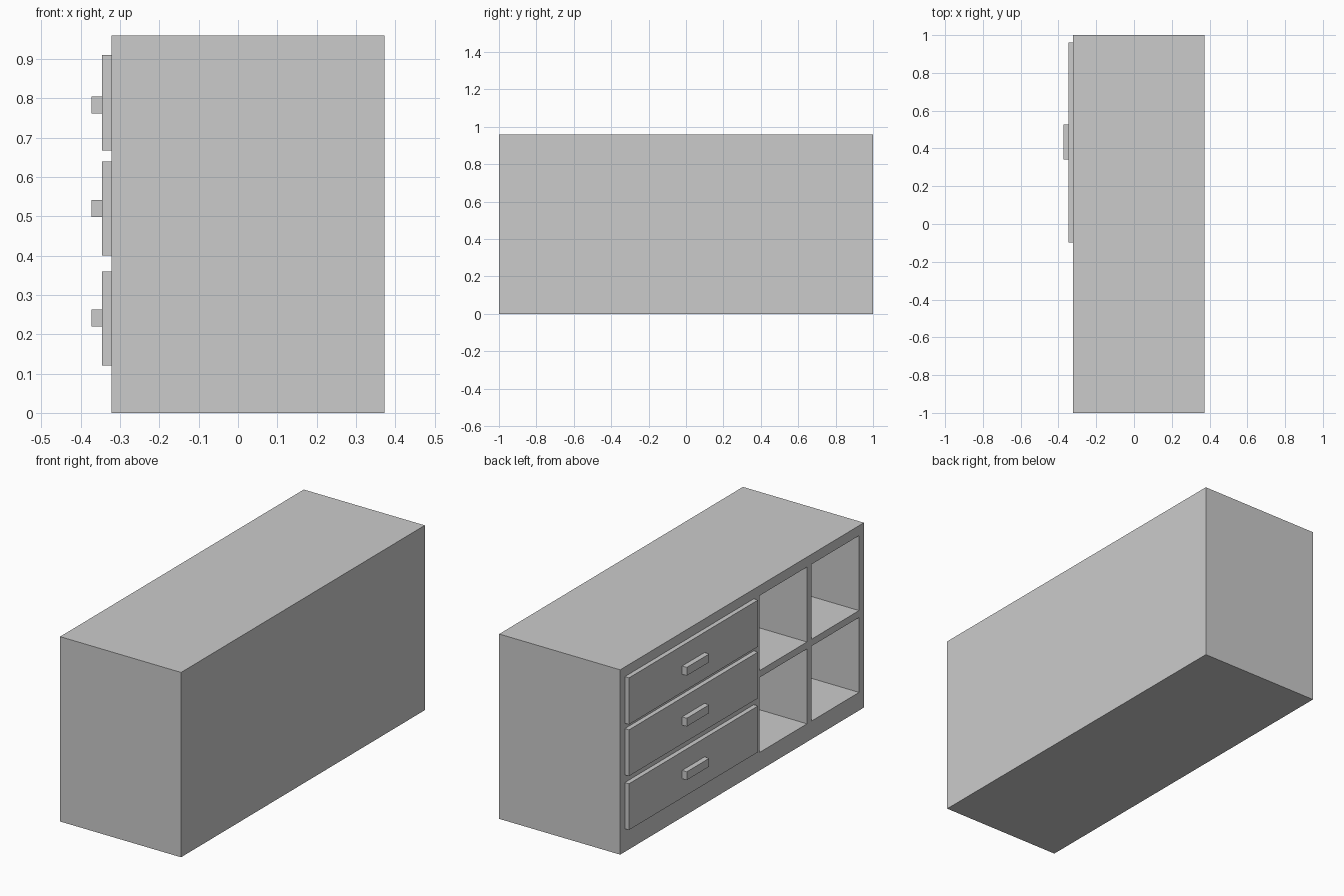
import bpy, bmesh
from mathutils import Matrix, Vector

if "Cube" in bpy.data.objects:
    bpy.data.objects.remove(bpy.data.objects["Cube"])

grey = bpy.data.materials.new("light_grey")
grey.diffuse_color = (0.6, 0.6, 0.6, 1)
grey.use_nodes = True
grey.node_tree.nodes["Principled BSDF"].inputs["Base Color"].default_value = grey.diffuse_color


def boxes(name, *ranges):
    """One object made of boxes, each given as (x0, x1, y0, y1, z0, z1)."""
    bm = bmesh.new()
    for x0, x1, y0, y1, z0, z1 in ranges:
        centre = Vector(((x0 + x1) / 2, (y0 + y1) / 2, (z0 + z1) / 2))
        size = Matrix.Diagonal((x1 - x0, y1 - y0, z1 - z0, 1))
        bmesh.ops.create_cube(bm, size=1, matrix=Matrix.Translation(centre) @ size)
    mesh = bpy.data.meshes.new(name)
    bm.to_mesh(mesh)
    bm.free()
    mesh.materials.append(grey)
    obj = bpy.data.objects.new(name, mesh)
    bpy.context.collection.objects.link(obj)
    return obj


FACE, BACK = -0.322, 0.373       # cabinet face and back along x
PANEL, GRIP = -0.346, -0.373     # drawer and handle faces

# Cabinet body
cabinet = boxes("cabinet_body", (FACE, BACK, -1, 1, 0, 0.96))

# Four open shelf compartments cut into the face
columns = [(-0.96, -0.572), (-0.533, -0.145)]
rows = [(0.094, 0.483), (0.519, 0.908)]
cutter = boxes("shelf_cutter", *[(FACE - 0.1, BACK - 0.04, *c, *r)
                                 for c in columns for r in rows])
cutter.hide_render = True
cut = cabinet.modifiers.new("shelf_openings", 'BOOLEAN')
cut.operation = 'DIFFERENCE'
cut.solver = 'EXACT'
cut.object = cutter
bpy.context.view_layer.objects.active = cabinet
bpy.ops.object.modifier_apply(modifier=cut.name)
bpy.data.objects.remove(cutter)

# Drawer fronts with bar handles
drawers = [("lower", 0.12, 0.36, 0.22), ("middle", 0.40, 0.64, 0.498),
           ("upper", 0.668, 0.91, 0.762)]
for level, z0, z1, handle_z in drawers:
    boxes(level + "_drawer_front", (PANEL, FACE, -0.097, 0.962, z0, z1))
    boxes(level + "_drawer_handle",
          (GRIP, PANEL, 0.342, 0.526, handle_z, handle_z + 0.043))
